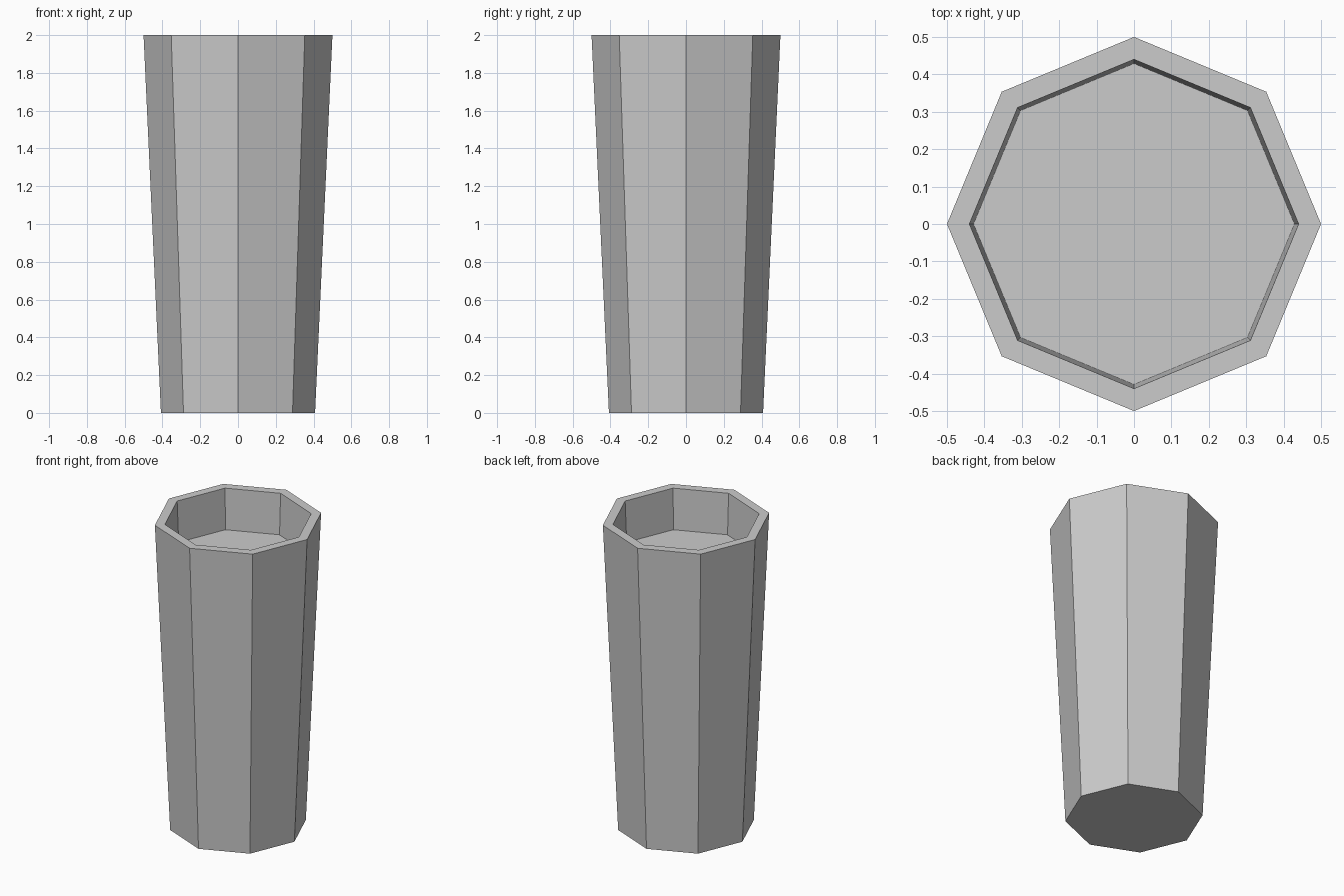
import bpy, bmesh
from math import cos, sin, pi

if "Cube" in bpy.data.objects:
    bpy.data.objects.remove(bpy.data.objects["Cube"])

SIDES = 8
# (radius, z) profile: base, outer rim, inner rim, recessed floor
PROFILE = [(0.408, 0.0), (0.5, 2.0), (0.44, 2.0), (0.429, 1.733)]

bm = bmesh.new()
rings = [[bm.verts.new((r * cos(2 * pi * i / SIDES), r * sin(2 * pi * i / SIDES), z))
          for i in range(SIDES)] for r, z in PROFILE]

# Tapered outer wall, flat rim and inner wall
for low, high in zip(rings, rings[1:]):
    for i in range(SIDES):
        j = (i + 1) % SIDES
        bm.faces.new((low[i], low[j], high[j], high[i]))

# Underside and recessed floor
bm.faces.new(rings[0][::-1])
bm.faces.new(rings[-1])
bmesh.ops.recalc_face_normals(bm, faces=bm.faces)

mesh = bpy.data.meshes.new("tapered_cup")
bm.to_mesh(mesh)
bm.free()
bpy.context.collection.objects.link(bpy.data.objects.new("tapered_cup", mesh))
